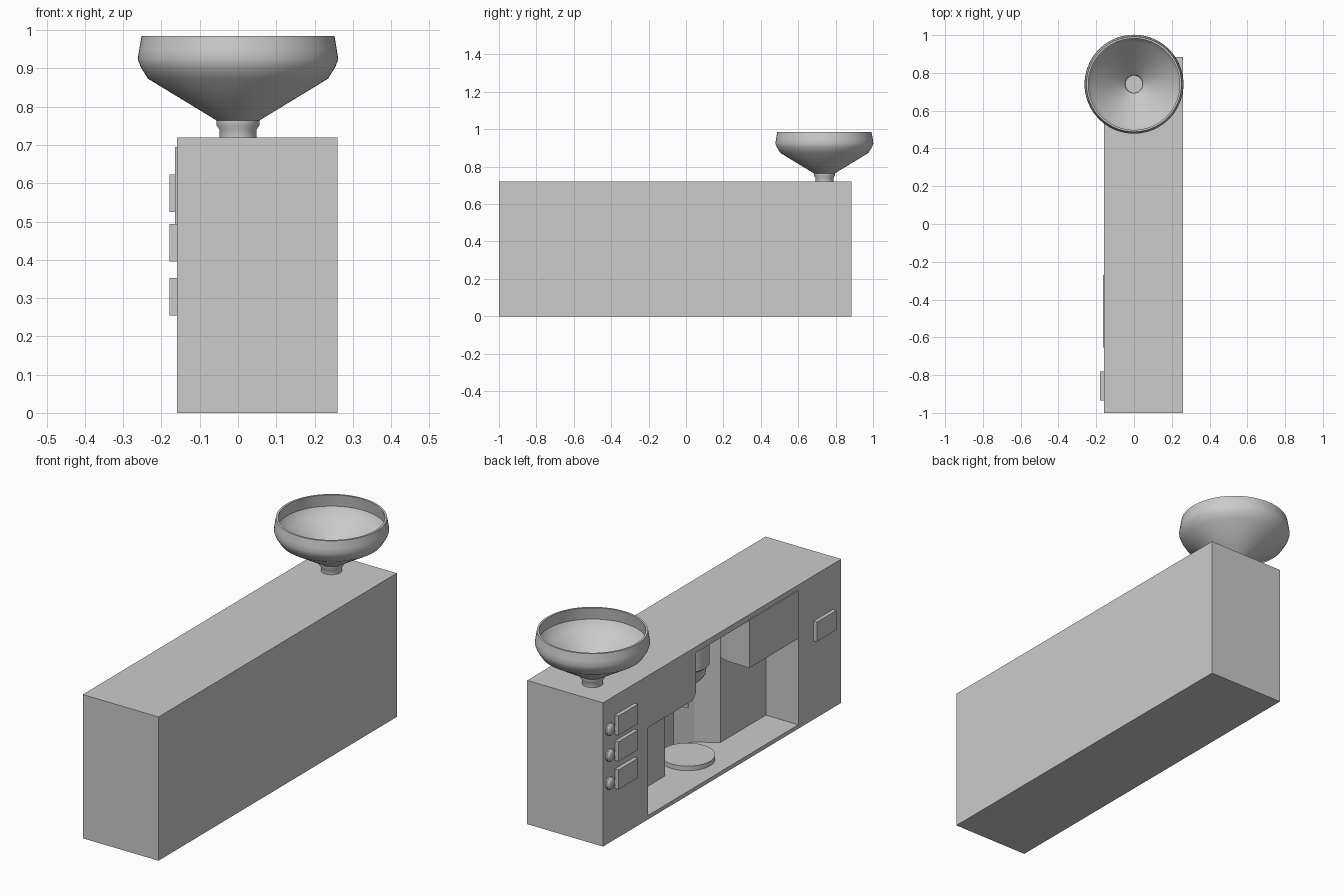
import bpy, bmesh, math
from mathutils import Vector

if "Cube" in bpy.data.objects:
    bpy.data.objects.remove(bpy.data.objects["Cube"])


def make(name, bm, smooth=False):
    bmesh.ops.recalc_face_normals(bm, faces=bm.faces[:])
    me = bpy.data.meshes.new(name)
    bm.to_mesh(me)
    bm.free()
    ob = bpy.data.objects.new(name, me)
    bpy.context.collection.objects.link(ob)
    if smooth:
        bpy.ops.object.select_all(action='DESELECT')
        ob.select_set(True)
        bpy.context.view_layer.objects.active = ob
        bpy.ops.object.shade_smooth_by_angle(angle=math.radians(35))
    return ob


def prism(name, pts, offset):
    """Closed 3D outline extruded along an offset vector."""
    bm = bmesh.new()
    face = bm.faces.new([bm.verts.new(p) for p in pts])
    ext = bmesh.ops.extrude_face_region(bm, geom=[face])
    bmesh.ops.translate(bm, vec=Vector(offset),
                        verts=[v for v in ext['geom'] if isinstance(v, bmesh.types.BMVert)])
    return make(name, bm)


def box(name, x0, x1, y0, y1, z0, z1):
    return prism(name, [(x0, y0, z0), (x1, y0, z0), (x1, y1, z0), (x0, y1, z0)],
                 (0, 0, z1 - z0))


def lathe(name, profile, centre, axis='Z', steps=48):
    """Revolve (radius, height) points; axis '-X' turns the result to face -x."""
    bm = bmesh.new()
    vs = [bm.verts.new((r, 0, h)) for r, h in profile]
    es = [bm.edges.new(p) for p in zip(vs, vs[1:])]
    bmesh.ops.spin(bm, geom=vs + es, cent=(0, 0, 0), axis=(0, 0, 1),
                   angle=math.tau, steps=steps, use_duplicate=False)
    bmesh.ops.remove_doubles(bm, verts=bm.verts[:], dist=1e-5)
    ob = make(name, bm, True)
    ob.location = centre
    if axis == '-X':
        ob.rotation_euler = (0, -math.pi / 2, 0)
    return ob


def cut(target, cutter):
    mod = target.modifiers.new('cut', 'BOOLEAN')
    mod.operation = 'DIFFERENCE'
    mod.solver = 'EXACT'
    mod.object = cutter
    cutter.hide_render = True
    cutter.hide_set(True)


# Main housing
body = box('housing', -0.16, 0.26, -1.0, 0.885, 0, 0.72)

# Stepped front opening, with a rounded corner under the upper block
r = 0.045
arc = [(0.148 + r - r * math.cos(a), 0.46 + r - r * math.sin(a))
       for a in [math.pi / 2 * i / 6 for i in range(7)]]
outline = [(-0.66, 0.02), (-0.66, 0.455), (-0.27, 0.455), (-0.27, 0.69),
           (0.148, 0.69)] + arc + [(0.53, 0.46), (0.53, 0.02)]
cut(body, prism('opening_cutter', [(-0.3, y, z) for y, z in outline], (0.32, 0, 0)))

# Deeper faceted alcove behind the spout
alcove = [(-0.04, -0.27), (0.0, -0.28), (0.02, -0.30), (0.12, -0.238), (0.18, -0.16),
          (0.18, 0.0), (0.12, 0.078), (0.02, 0.138), (-0.04, 0.138)]
cut(body, prism('alcove_cutter', [(x, y, 0.02) for x, y in alcove], (0, 0, 0.67)))

# Raised panel on the upper block
box('raised_panel', -0.164, -0.155, -0.655, -0.27, 0.455, 0.695)

# Turning plate and spout above it
lathe('plate', [(0, 0), (0.125, 0), (0.125, 0.025), (0, 0.025)], (0.04, -0.07, 0.018))
lathe('spout', [(0, 0.695), (0.108, 0.695), (0.108, 0.50), (0.095, 0.49), (0.09, 0.45),
                (0.065, 0.42), (0.013, 0.41), (0.013, 0.28), (0, 0.28)], (0.05, -0.07, 0))

# Side buttons with round knobs, plus a single button at the far end
for i, z in enumerate((0.255, 0.395, 0.525)):
    box(f'button_{i + 1}', -0.179, -0.155, 0.635, 0.79, z, z + 0.098)
    lathe(f'knob_{i + 1}', [(0, 0), (0.03, 0), (0.03, 0.012), (0.025, 0.019),
                            (0.014, 0.023), (0, 0.024)],
          (-0.155, 0.835, z + 0.045), '-X', 24)
box('end_button', -0.179, -0.155, -0.935, -0.78, 0.395, 0.493)

# Hollow hopper bowl on a short neck
lathe('hopper', [(0, 0.72), (0.048, 0.72), (0.048, 0.74), (0.056, 0.752), (0.056, 0.764),
                 (0.235, 0.873), (0.255, 0.905), (0.262, 0.925), (0.258, 0.95),
                 (0.252, 0.985), (0.242, 0.985), (0.25, 0.925), (0.225, 0.878),
                 (0.055, 0.775), (0.046, 0.76), (0.046, 0.73), (0, 0.73)],
      (0, 0.74, 0), steps=64)
